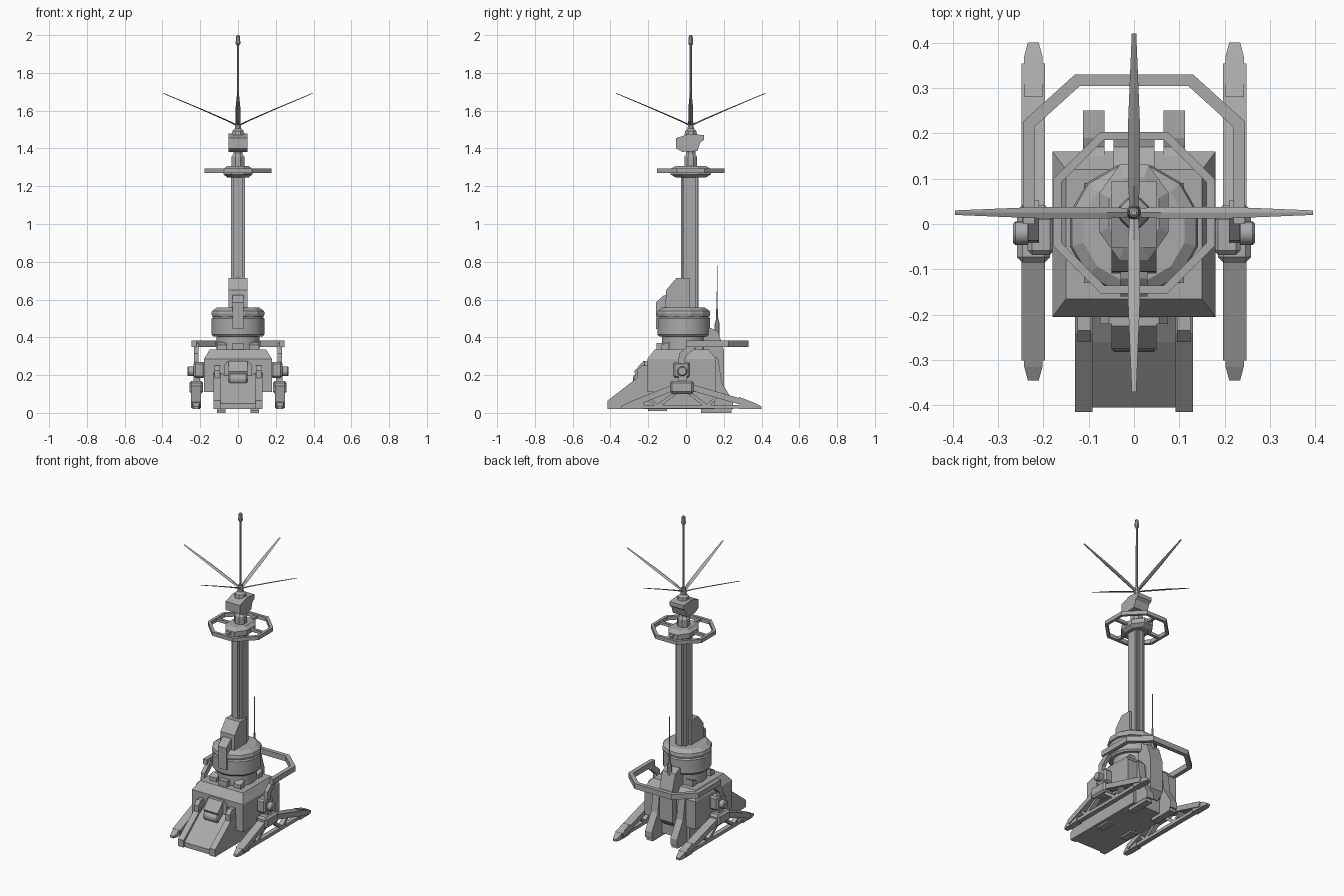
import bpy, bmesh, math
from mathutils import Vector, Matrix

cube = bpy.data.objects.get("Cube")
if cube:
    bpy.data.objects.remove(cube)

grey = bpy.data.materials.new("plain_grey")
grey.use_nodes = True
grey.diffuse_color = (0.4, 0.4, 0.4, 1)
grey.node_tree.nodes["Principled BSDF"].inputs["Base Color"].default_value = (0.4, 0.4, 0.4, 1)
AXIS_Y = 0.025  # mast axis


def finish(name, bm, bevel=0, smooth=False):
    bmesh.ops.recalc_face_normals(bm, faces=bm.faces)
    me = bpy.data.meshes.new(name)
    bm.to_mesh(me)
    bm.free()
    me.materials.append(grey)
    ob = bpy.data.objects.new(name, me)
    bpy.context.collection.objects.link(ob)
    if bevel:
        mod = ob.modifiers.new("bevel", "BEVEL")
        mod.width, mod.segments = bevel, 1
    if smooth:
        bpy.ops.object.select_all(action="DESELECT")
        ob.select_set(True)
        bpy.context.view_layer.objects.active = ob
        bpy.ops.object.shade_smooth_by_angle(angle=math.radians(35))
    return ob


def loft(name, rings, **kw):
    """Closed skin through rings of equal length."""
    bm = bmesh.new()
    vs = [[bm.verts.new(p) for p in r] for r in rings]
    n = len(rings[0])
    for a, b in zip(vs, vs[1:]):
        for i in range(n):
            bm.faces.new((a[i], a[(i + 1) % n], b[(i + 1) % n], b[i]))
    bm.faces.new(vs[0])
    bm.faces.new(vs[-1])
    return finish(name, bm, **kw)


def side_prism(name, prof, x0, x1, **kw):
    return loft(name, [[(x, y, z) for y, z in prof] for x in (x0, x1)], **kw)


def box(name, x0, x1, y0, y1, z0, z1, **kw):
    return side_prism(name, [(y0, z0), (y1, z0), (y1, z1), (y0, z1)], x0, x1, **kw)


def lathe(name, prof, cy, sides=32, stretch=1, **kw):
    off = math.pi / sides
    rings = [[(r * math.sin(off + i * 2 * math.pi / sides),
               cy + stretch * r * math.cos(off + i * 2 * math.pi / sides), z)
              for i in range(sides)] for r, z in prof]
    return loft(name, rings, **kw)


def bar(name, path, w, h, closed=False):
    """Rectangular bar along a path, w across and h upright, mitred corners."""
    pts = [Vector(p) for p in path]
    n, rings = len(pts), []
    for i, p in enumerate(pts):
        a = pts[i - 1] if i or closed else p
        b = pts[(i + 1) % n] if i < n - 1 or closed else p
        d0, d1 = (p - a).normalized(), (b - p).normalized()
        d = (d0 + d1).normalized()
        k = 1 / max(0.5, d.dot(d1 if d1.length else d0))
        s = d.cross(Vector((0, 0, 1)))
        s = s.normalized() if s.length > 0.01 else Vector((1, 0, 0))
        u = s.cross(d)
        ku, ks = (k, 1) if abs(d0.z - d1.z) > 0.01 else (1, k)
        rings.append([p + s * w / 2 * i1 * ks + u * h / 2 * j1 * ku
                      for i1, j1 in ((-1, -1), (1, -1), (1, 1), (-1, 1))])
    bm = bmesh.new()
    vs = [[bm.verts.new(q) for q in r] for r in rings]
    for i in range(n if closed else n - 1):
        a, b = vs[i], vs[(i + 1) % n]
        for j in range(4):
            bm.faces.new((a[j], a[(j + 1) % 4], b[(j + 1) % 4], b[j]))
    if not closed:
        bm.faces.new(vs[0])
        bm.faces.new(vs[-1])
    return finish(name, bm)


def axle(name, x0, x1, y, z, r):
    ring = [(y + r * math.cos(i * math.pi / 8), z + r * math.sin(i * math.pi / 8)) for i in range(16)]
    return side_prism(name, ring, x0, x1, bevel=r * 0.2, smooth=True)


def rect(x, y0, y1, z):
    return [(-x, y0, z), (x, y0, z), (x, y1, z), (-x, y1, z)]


# Hull
loft("hull", [rect(0.18, -0.205, 0.16, 0.11), rect(0.18, -0.205, 0.16, 0.285),
              rect(0.15, -0.165, 0.12, 0.335)])
box("lower_body", -0.13, 0.13, -0.2, 0.15, 0.02, 0.12)

# Front ramp with side rails and roller
side_prism("ramp", [(-0.405, 0.02), (-0.2, 0.02), (-0.2, 0.21), (-0.26, 0.17), (-0.405, 0.05)], -0.095, 0.095)
axle("ramp_roller", -0.05, 0.05, -0.25, 0.18, 0.032)
side_prism("ramp_hood", [(-0.2, 0.15), (-0.2, 0.275), (-0.225, 0.275), (-0.275, 0.22), (-0.24, 0.15)], -0.05, 0.05)
loft("front_arch", [[(x, y, z) for x, z in ((-0.075, 0.15), (0.075, 0.15), (0.075, 0.25), (0.055, 0.275),
                                           (-0.055, 0.275), (-0.075, 0.25))] for y in (-0.22, -0.2)])

for s, side in ((1, "left"), (-1, "right")):
    side_prism("ramp_rail_" + side, [(-0.415, 0.02), (-0.2, 0.02), (-0.2, 0.215), (-0.24, 0.2),
                                     (-0.415, 0.065)], s * 0.092, s * 0.13)
    side_prism("ramp_arm_" + side, [(-0.2, 0.16), (-0.2, 0.25), (-0.235, 0.25), (-0.26, 0.225),
                                    (-0.26, 0.16)], s * 0.095, s * 0.125)
    # Rear struts, feet and flank boxes
    side_prism("rear_strut_" + side, [(0.12, 0.02), (0.25, 0.02), (0.25, 0.06), (0.19, 0.16), (0.17, 0.29),
                                      (0.12, 0.31)], s * 0.065, s * 0.112)
    box("rear_foot_" + side, s * 0.065, s * 0.11, 0.08, 0.24, 0, 0.02)
    box("front_foot_pad_" + side, s * 0.065, s * 0.11, -0.2, -0.1, 0.01, 0.02)

    # Side truss legs
    x = s * 0.222
    box("leg_hub_" + side, s * 0.185, s * 0.258, -0.085, 0.042, 0.1, 0.17, bevel=0.012)
    bar("leg_base_" + side, [(x, -0.3, 0.032), (x, 0.36, 0.032)], 0.03, 0.02)
    for d, end, far in ((-1, "front", -0.345), (1, "rear", 0.4)):
        top, foot = (-0.05 if d < 0 else 0.01), far - d * 0.05
        bar(f"{end}_leg_{side}", [(x, top, 0.14), (x, foot, 0.042)], 0.052, 0.032)
        bar(f"{end}_leg_brace_{side}", [(x, top, 0.11), (x, top + d * 0.1, 0.035)], 0.03, 0.018)
        bar(f"{end}_leg_strut_{side}", [(x, top + d * 0.16, 0.09), (x, top + d * 0.1, 0.035)], 0.03, 0.015)
        loft(f"{end}_foot_{side}", [[(x + a * w, y, z) for a, z in ((-1, 0.02), (1, 0.02), (1, h), (-1, h))]
                                   for y, w, h in ((far - d * 0.12, 0.02, 0.085), (far - d * 0.03, 0.02, 0.05),
                                                   (far, 0.012, 0.033))])

    # Pivot and bracket that carry the rear hoop
    box("pivot_bracket_" + side, s * 0.175, s * 0.235, -0.068, 0.02, 0.185, 0.27, bevel=0.01)
    axle("pivot_axle_" + side, s * 0.17, s * 0.267, -0.02, 0.22, 0.026)
    box("hub_link_" + side, s * 0.2, s * 0.235, -0.04, 0.005, 0.15, 0.2)
    bar("hoop_post_" + side, [(x, -0.025, 0.25), (x, -0.02, 0.305), (x, 0.04, 0.358)], 0.024, 0.035)
    # Wedge blocks round the turret neck
    for y, end in ((-0.11, "front"), (0.07, "rear")):
        side_prism(f"neck_wedge_{end}_{side}", [(y - 0.02, 0.33), (y + 0.02, 0.33), (y + 0.02, 0.375),
                                               (y - 0.02, 0.36)], s * 0.06, s * 0.11)

hoop = [(0.232, 0.0), (0.232, 0.22), (0.125, 0.317)]
bar("rear_hoop", [(x, y, 0.367) for x, y in hoop] + [(-x, y, 0.367) for x, y in reversed(hoop)], 0.026, 0.034)

# Rear column and whip antenna
side_prism("rear_column", [(0.08, 0.12), (0.16, 0.09), (0.2, 0.13), (0.2, 0.335), (0.17, 0.43), (0.13, 0.45),
                           (0.08, 0.45)], -0.045, 0.045)
lathe("whip_base", [(0.014, 0.41), (0.014, 0.47), (0.006, 0.5), (0.006, 0.55)], 0.165, 8)
lathe("whip_antenna", [(0.003, 0.53), (0.002, 0.78)], 0.165, 6)

# Turret
lathe("turret_neck", [(0.115, 0.33), (0.115, 0.42)], -0.012, smooth=True)
box("neck_front_block", -0.03, 0.03, -0.155, -0.1, 0.33, 0.37)
lathe("turret_drum", [(0.132, 0.405), (0.14, 0.415), (0.14, 0.5), (0.132, 0.507), (0.132, 0.515)],
      -0.012, smooth=True)
lathe("turret_cap", [(0.142, 0.51), (0.146, 0.525), (0.142, 0.54), (0.115, 0.558)], -0.012, 12)
side_prism("mast_housing", [(-0.11, 0.55), (0.02, 0.55), (0.02, 0.715), (-0.05, 0.715), (-0.105, 0.65)], -0.05, 0.05)
side_prism("front_plate", [(-0.16, 0.445), (-0.12, 0.445), (-0.09, 0.56), (-0.09, 0.63), (-0.12, 0.62),
                           (-0.16, 0.585)], -0.03, 0.03)

# Mast with a grooved front and back
box("mast_core", -0.024, 0.024, -0.02, 0.06, 0.55, 1.26)
for s, side in ((1, "left"), (-1, "right")):
    box("mast_rail_" + side, s * 0.02, s * 0.036, -0.012, 0.052, 0.55, 1.26)
box("mast_spine", -0.013, 0.013, -0.026, 0.066, 0.55, 1.26)

# Collar and octagonal ring
lathe("collar", [(0.06, 1.245), (0.082, 1.262), (0.082, 1.292), (0.06, 1.308)], AXIS_Y, 8, stretch=1.4)
R = 0.183
ring = [(R * math.sin((i + 0.5) * math.pi / 4), AXIS_Y + R * math.cos((i + 0.5) * math.pi / 4), 1.281)
        for i in range(8)]
bar("collar_ring", ring, 0.018, 0.024, closed=True)
for i in range(4):
    a = i * math.pi / 2
    bar(f"ring_spoke_{i}", [(r * math.sin(a), AXIS_Y + r * math.cos(a), 1.281) for r in (0.05, 0.165)], 0.018, 0.018)

# Mast head
lathe("mast_neck", [(0.037, 1.3), (0.037, 1.355), (0.026, 1.37), (0.026, 1.4)], AXIS_Y, 8)
side_prism("mast_head", [(-0.052, 1.4), (-0.02, 1.382), (0.06, 1.386), (0.075, 1.43), (0.095, 1.445),
                         (0.095, 1.47), (0.02, 1.478), (-0.052, 1.455)], -0.05, 0.05)
lathe("rotor_hub", [(0.036, 1.47), (0.032, 1.492), (0.018, 1.505), (0.014, 1.545)], AXIS_Y, 8)

# Four upswept blades and the centre rod
for i in range(4):
    turn = Matrix.Translation((0, AXIS_Y, 0)) @ Matrix.Rotation(i * math.pi / 2, 4, "Z")
    loft(f"blade_{i}", [[turn @ Vector((r, w * a, z + t * b)) for a, b in ((-1, 0), (0, -1), (1, 0), (0, 1))]
                        for r, w, z, t in ((0.0, 0.009, 1.52, 0.005), (0.06, 0.013, 1.549, 0.004),
                                           (0.2, 0.013, 1.61, 0.003), (0.395, 0.005, 1.692, 0.002))])
lathe("centre_rod", [(0.007, 1.53), (0.006, 1.955)], AXIS_Y, 8)
lathe("rod_tip", [(0.007, 1.945), (0.014, 1.955), (0.011, 1.995), (0.006, 2.0)], AXIS_Y, 8)
